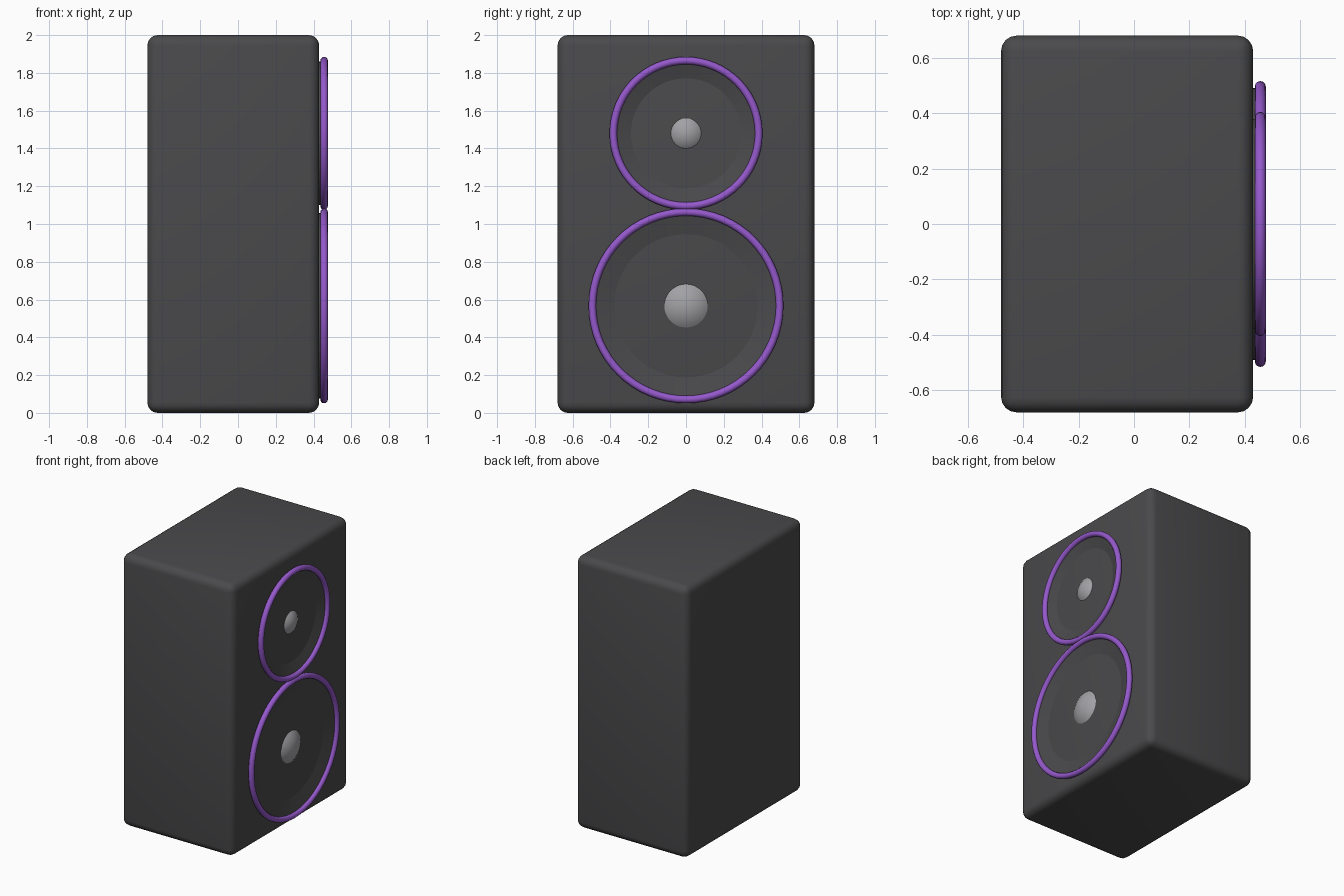
import bpy
import bmesh
import math
from mathutils import Matrix

cube = bpy.data.objects.get("Cube")
if cube:
    bpy.data.objects.remove(cube, do_unlink=True)


def material(name, r, g, b):
    mat = bpy.data.materials.new(name)
    mat.use_nodes = True
    mat.diffuse_color = (r, g, b, 1)
    mat.node_tree.nodes["Principled BSDF"].inputs["Base Color"].default_value = (r, g, b, 1)
    return mat


charcoal = material("charcoal", 0.068, 0.068, 0.072)
purple = material("purple", 0.30, 0.10, 0.60)
silver = material("silver", 0.36, 0.36, 0.38)

FACE_X = 0.43    # baffle plane of the cabinet
RING_X = 0.456   # centre plane of the trim rings


def finish(obj, name, mat, angle=40):
    """Name, colour and smooth the active object."""
    obj.name = obj.data.name = name
    obj.data.materials.append(mat)
    bpy.context.view_layer.objects.active = obj
    obj.select_set(True)
    bpy.ops.object.shade_smooth_by_angle(angle=math.radians(angle))
    obj.select_set(False)
    return obj


def lathe(name, profile, z, mat, steps=64):
    """Spin (x, radius) points around the x axis at height z."""
    bm = bmesh.new()
    verts = [bm.verts.new((x, 0, r)) for x, r in profile]
    edges = [bm.edges.new(pair) for pair in zip(verts, verts[1:])]
    bmesh.ops.spin(bm, geom=verts + edges, axis=(1, 0, 0), cent=(0, 0, 0),
                   angle=math.tau, steps=steps)
    bmesh.ops.remove_doubles(bm, verts=bm.verts, dist=0.0001)
    bmesh.ops.recalc_face_normals(bm, faces=bm.faces)
    # Open shells: make the normals point out of the baffle
    if sum(f.normal.x * f.calc_area() for f in bm.faces) < 0:
        bmesh.ops.reverse_faces(bm, faces=bm.faces)
    mesh = bpy.data.meshes.new(name)
    bm.to_mesh(mesh)
    bm.free()
    obj = bpy.data.objects.new(name, mesh)
    bpy.context.collection.objects.link(obj)
    obj.location.z = z
    return finish(obj, name, mat)


def driver(prefix, z, ring_r, cone_r, dome_r, dome_height):
    """One loudspeaker driver: trim ring, sloped surround and dust cap."""
    bpy.ops.mesh.primitive_torus_add(
        major_radius=ring_r, minor_radius=0.02, major_segments=64, minor_segments=12,
        location=(RING_X, 0, z), rotation=(0, math.pi / 2, 0))
    finish(bpy.context.object, prefix + "_trim_ring", purple)

    # Skirt rising from the baffle, then a shallow slope back down to it
    rim = ring_r - 0.005
    lathe(prefix + "_surround",
          [(FACE_X - 0.01, rim), (RING_X, rim), (FACE_X - 0.001, cone_r)], z, charcoal)

    # Spherical cap standing on the baffle
    radius = (dome_r ** 2 + dome_height ** 2) / (2 * dome_height)
    half = math.asin(dome_r / radius)
    cap = [(FACE_X + dome_height - radius + radius * math.cos(half * i / 8),
            radius * math.sin(half * i / 8)) for i in range(9)]
    lathe(prefix + "_dust_cap", cap, z, silver, 32)


# Cabinet with rounded edges
bm = bmesh.new()
bmesh.ops.create_cube(bm, size=1, matrix=Matrix.Diagonal((0.91, 1.36, 2, 1)))
bmesh.ops.bevel(bm, geom=bm.edges[:], offset=0.055, segments=4, profile=0.5,
                affect='EDGES')
mesh = bpy.data.meshes.new("cabinet")
bm.to_mesh(mesh)
bm.free()
cabinet = bpy.data.objects.new("cabinet", mesh)
bpy.context.collection.objects.link(cabinet)
cabinet.location = (FACE_X - 0.455, 0, 1)
finish(cabinet, "cabinet", charcoal)

# Large driver below, small driver above
driver("woofer", 0.567, 0.496, 0.375, 0.115, 0.04)
driver("midrange", 1.48, 0.385, 0.288, 0.08, 0.03)
